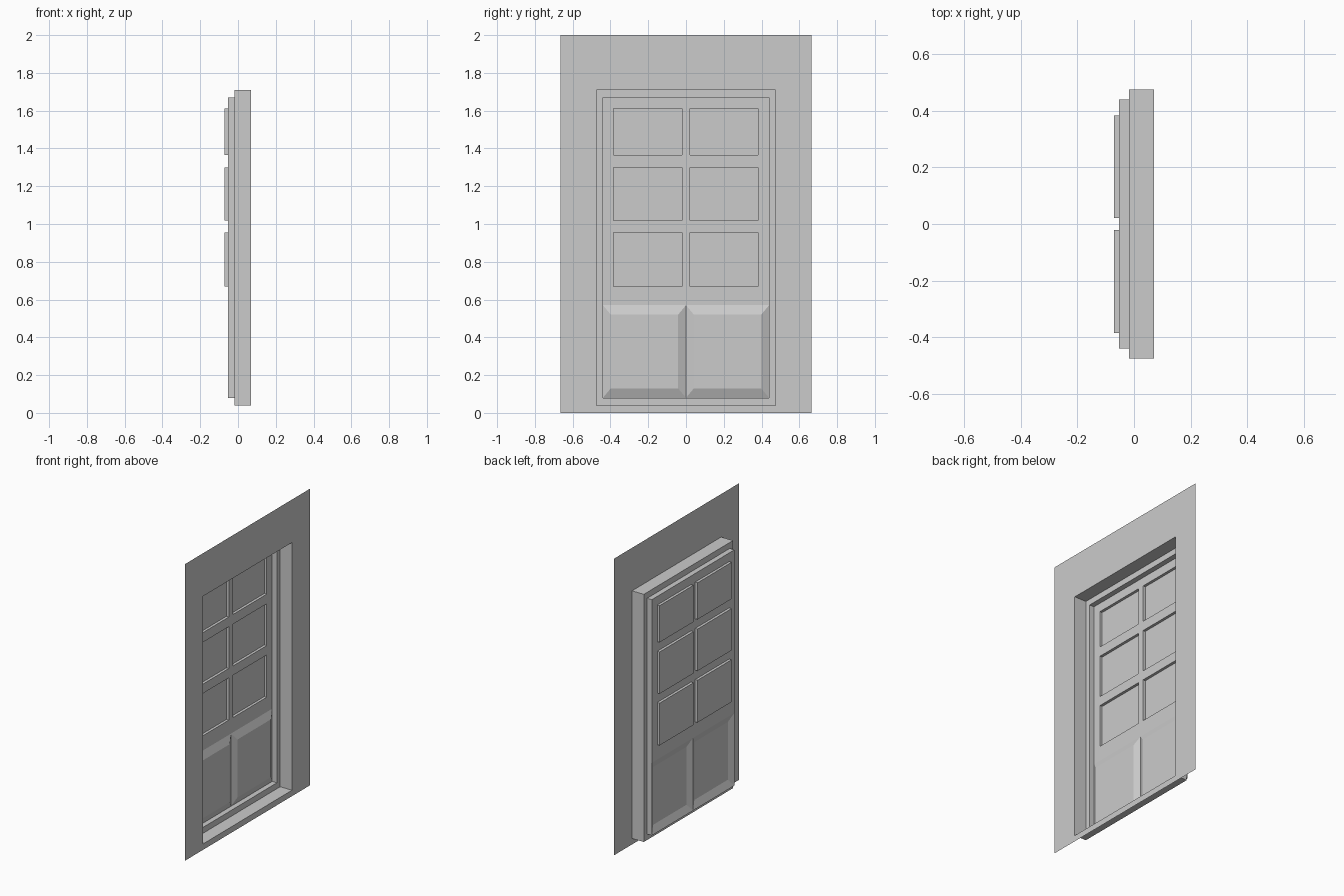
import bpy
import bmesh

cube = bpy.data.objects.get("Cube")
if cube:
    bpy.data.objects.remove(cube, do_unlink=True)

# One flat grey for everything
grey = bpy.data.materials.new("plain grey")
grey.use_nodes = True
grey.diffuse_color = (0.6, 0.6, 0.6, 1)
grey.node_tree.nodes["Principled BSDF"].inputs["Base Color"].default_value = (0.6, 0.6, 0.6, 1)

# Depths of each layer along x
WALL_X, FRAME_X, DOOR_X, PANE_X, PANEL_X = 0.07, -0.018, -0.053, -0.071, -0.033

# Rectangles as (y0, y1, z0, z1)
WALL = (-0.665, 0.665, 0.0, 2.0)
OPENING = (-0.475, 0.475, 0.04, 1.71)
DOOR = (-0.44, 0.44, 0.08, 1.67)
PANE_COLS = [(-0.385, -0.022), (0.022, 0.382)]
PANE_ROWS = [(0.67, 0.955), (1.018, 1.30), (1.365, 1.612)]
PANEL_TOP = 0.57


def stepped_surface(name, layers, cap):
    """Join successive (x, rectangle) loops with quads, optionally closing the last."""
    bm = bmesh.new()
    loops = []
    for x, (y0, y1, z0, z1) in layers:
        corners = [(y0, z0), (y1, z0), (y1, z1), (y0, z1)]
        loops.append([bm.verts.new((x, y, z)) for y, z in corners])
    for a, b in zip(loops, loops[1:]):
        for i in range(4):
            j = (i + 1) % 4
            bm.faces.new((a[i], a[j], b[j], b[i]))
    if cap:
        bm.faces.new(loops[-1])
    return finish(name, bm)


def finish(name, bm):
    mesh = bpy.data.meshes.new(name)
    bm.to_mesh(mesh)
    bm.free()
    mesh.materials.append(grey)
    obj = bpy.data.objects.new(name, mesh)
    bpy.context.collection.objects.link(obj)
    return obj


# Thin wall sheet with its opening, and the stepped door frame behind it
stepped_surface("wall", [(WALL_X, WALL), (WALL_X, OPENING)], False)
stepped_surface("door_frame", [(WALL_X, OPENING), (FRAME_X, OPENING),
                               (FRAME_X, DOOR), (DOOR_X, DOOR)], False)

# Door face: a grid of quads that leaves out the pane openings
bm = bmesh.new()
ys = [DOOR[0]] + [y for col in PANE_COLS for y in col] + [DOOR[1]]
zs = [PANEL_TOP] + [z for row in PANE_ROWS for z in row] + [DOOR[3]]
grid = [[bm.verts.new((DOOR_X, y, z)) for z in zs] for y in ys]
for i in range(len(ys) - 1):
    for j in range(len(zs) - 1):
        if i % 2 and j % 2:
            continue
        bm.faces.new((grid[i][j], grid[i + 1][j], grid[i + 1][j + 1], grid[i][j + 1]))
finish("door_face", bm)

# Six recessed panes
for r, row in enumerate(PANE_ROWS):
    for side, col in zip(("right", "left"), PANE_COLS):
        rect = col + row
        stepped_surface(f"pane_{side}_{r + 1}", [(DOOR_X, rect), (PANE_X, rect)], True)

# Two raised lower panels with sloped borders
for name, y0, y1 in (("lower_panel_a", DOOR[0], 0.0), ("lower_panel_b", 0.0, DOOR[1])):
    outer = (y0, y1, DOOR[2], PANEL_TOP)
    inner = (y0 + 0.042, y1 - 0.042, DOOR[2] + 0.05, PANEL_TOP - 0.05)
    stepped_surface(name, [(DOOR_X, outer), (PANEL_X, inner)], True)
